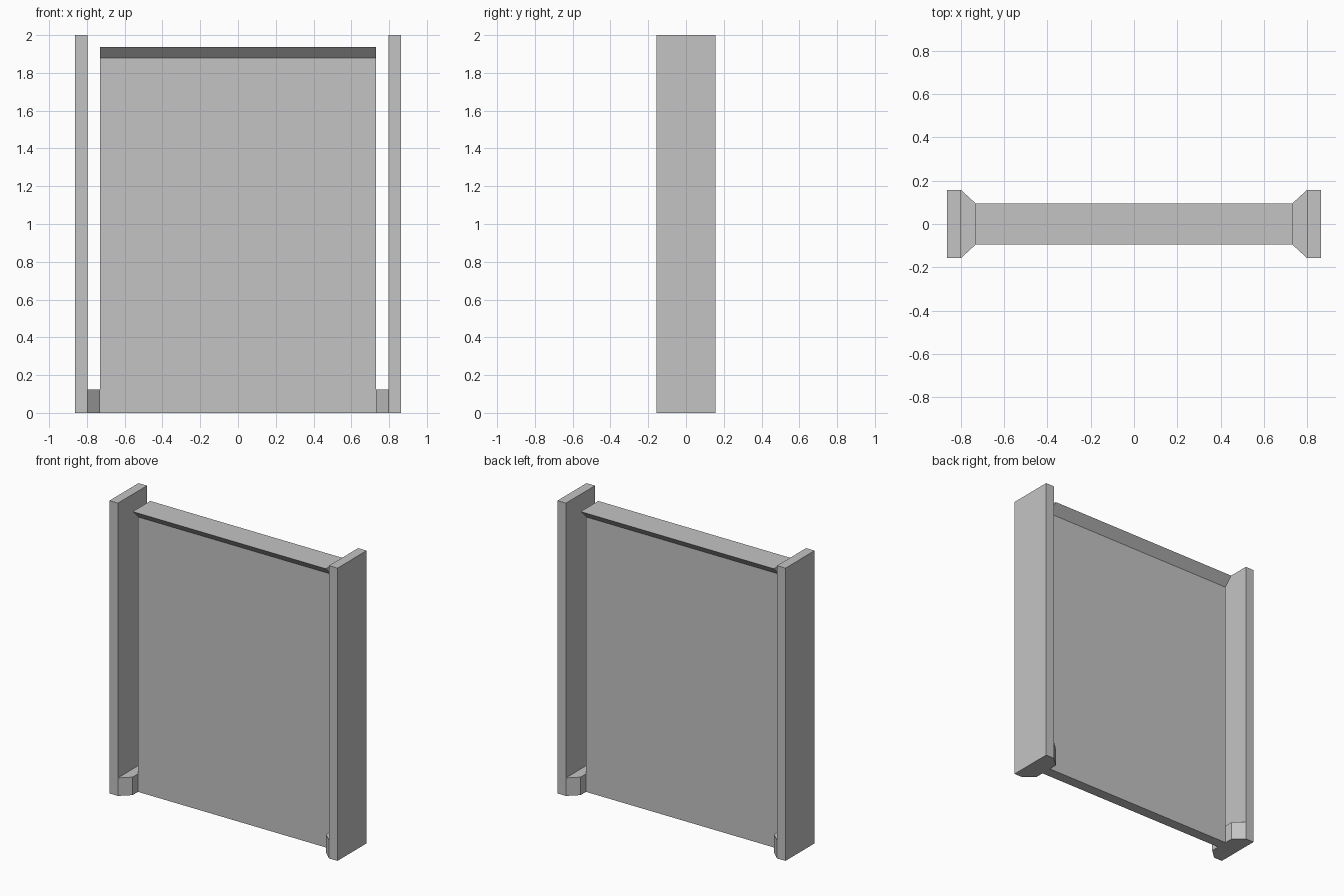
import bpy
import bmesh
from mathutils import Vector

cube = bpy.data.objects.get("Cube")
if cube:
    bpy.data.objects.remove(cube, do_unlink=True)

# Single flat grey
GREY = (0.55, 0.55, 0.55, 1.0)
grey = bpy.data.materials.new("plain grey")
grey.use_nodes = True
grey.diffuse_color = GREY
grey.node_tree.nodes["Principled BSDF"].inputs["Base Color"].default_value = GREY

# Main dimensions
HEIGHT = 2.0
POST_OUTER, POST_INNER, POST_DEPTH = 0.862, 0.798, 0.157
PANEL_X, PANEL_DEPTH = 0.73, 0.037
LIP_DEPTH, LIP_LOW, LIP_TOP = 0.095, 1.878, 1.937
FOOT_HEIGHT = 0.123


def prism(name, profile, offset):
    """Sweep a closed profile of 3D points along an offset vector."""
    bm = bmesh.new()
    base = bm.faces.new([bm.verts.new(p) for p in profile])
    swept = bmesh.ops.extrude_face_region(bm, geom=[base], use_keep_orig=True)
    moved = [g for g in swept["geom"] if isinstance(g, bmesh.types.BMVert)]
    bmesh.ops.translate(bm, verts=moved, vec=Vector(offset))
    bmesh.ops.recalc_face_normals(bm, faces=bm.faces)
    mesh = bpy.data.meshes.new(name)
    bm.to_mesh(mesh)
    bm.free()
    mesh.materials.append(grey)
    obj = bpy.data.objects.new(name, mesh)
    bpy.context.collection.objects.link(obj)
    return obj


# Thin panel whose top flares into an overhanging lip
half = [(PANEL_DEPTH, 0), (PANEL_DEPTH, LIP_LOW), (LIP_DEPTH, LIP_TOP)]
section = half + [(-y, z) for y, z in reversed(half)]
prism("panel", [(-PANEL_X, y, z) for y, z in section], (2 * PANEL_X, 0, 0))

# Side posts, each with a tapered foot reaching in to the panel
for side, label in ((1, "left"), (-1, "right")):
    post = [(POST_OUTER, -POST_DEPTH), (POST_OUTER, POST_DEPTH),
            (POST_INNER, POST_DEPTH), (POST_INNER, -POST_DEPTH)]
    foot = [(POST_INNER, -POST_DEPTH), (POST_INNER, POST_DEPTH),
            (PANEL_X, LIP_DEPTH), (PANEL_X, -LIP_DEPTH)]
    for part, outline, top in (("post", post, HEIGHT), ("foot", foot, FOOT_HEIGHT)):
        prism(f"{label}_{part}", [(side * x, y, 0) for x, y in outline], (0, 0, top))
